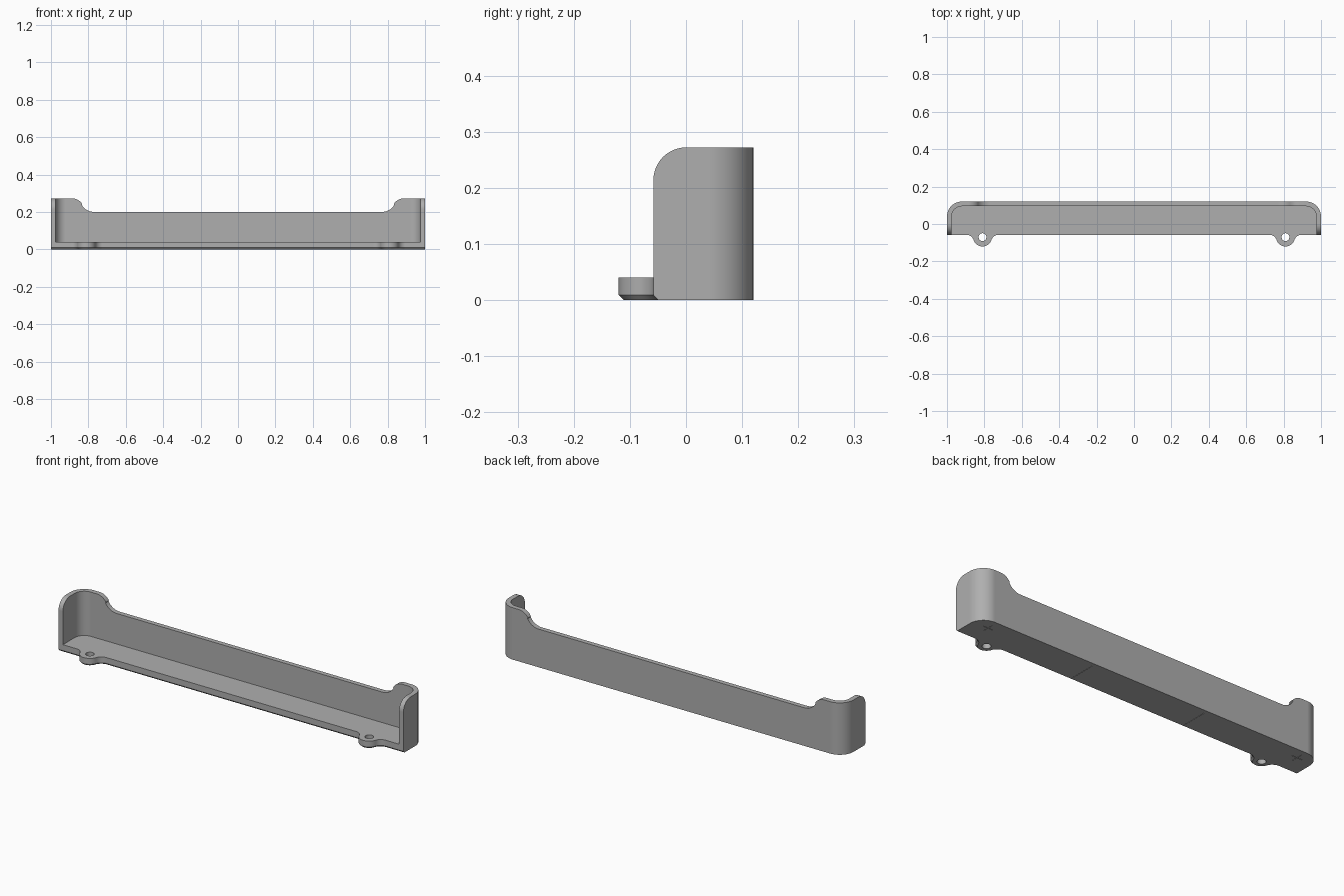
import bpy, bmesh, math
from mathutils import Vector

cube = bpy.data.objects.get("Cube")
if cube:
    bpy.data.objects.remove(cube, do_unlink=True)

FRONT, BACK, TOP, FLOOR = -0.058, 0.12, 0.272, 0.04
WALL = 0.025

grey = bpy.data.materials.new("light_grey_plastic")
grey.use_nodes = True
colour = (0.43, 0.43, 0.43, 1)
grey.diffuse_color = colour
grey.node_tree.nodes["Principled BSDF"].inputs["Base Color"].default_value = colour


def arc(cx, cy, r, start, end, n=12):
    angles = [math.radians(start + (end - start) * i / n) for i in range(n + 1)]
    return [(cx + r * math.cos(a), cy + r * math.sin(a)) for a in angles]


def mirrored(half):
    """Close a right-hand half outline with its mirror image."""
    return half + [(-x, y) for x, y in reversed(half)]


def prism(name, points, axis, low, high):
    """Extrude a 2D outline along the given axis."""
    place = {"x": lambda a, b: (low, a, b), "y": lambda a, b: (a, low, b),
             "z": lambda a, b: (a, b, low)}[axis]
    bm = bmesh.new()
    face = bm.faces.new([bm.verts.new(place(a, b)) for a, b in points])
    grown = bmesh.ops.extrude_face_region(bm, geom=[face])["geom"]
    shift = Vector([high - low if c == axis else 0 for c in "xyz"])
    bmesh.ops.translate(bm, vec=shift, verts=[v for v in grown if isinstance(v, bmesh.types.BMVert)])
    bmesh.ops.recalc_face_normals(bm, faces=bm.faces)
    mesh = bpy.data.meshes.new(name)
    bm.to_mesh(mesh)
    bm.free()
    mesh.materials.append(grey)
    obj = bpy.data.objects.new(name, mesh)
    bpy.context.collection.objects.link(obj)
    return obj


def box(name, cx, cy, w, d, low, high):
    return prism(name, [(cx - w, cy - d), (cx + w, cy - d), (cx + w, cy + d), (cx - w, cy + d)],
                 "z", low, high)


# Tray footprint with rounded back corners and two flared screw tabs
TAB_X, TAB_Y, TAB_R, FLARE = 0.81, -0.07, 0.05, 0.04
dx = math.sqrt((TAB_R + FLARE) ** 2 - (TAB_Y - FRONT + FLARE) ** 2)
lean = math.degrees(math.atan2(FLARE + FRONT * -1 + TAB_Y, dx))
half = arc(TAB_X - dx, FRONT - FLARE, FLARE, 90, lean, 8)
lean = math.degrees(math.atan2(FRONT - FLARE - TAB_Y, dx))
half = arc(TAB_X - dx, FRONT - FLARE, FLARE, 90, -lean, 8)
half += arc(TAB_X, TAB_Y, TAB_R, 180 - lean, 360 + lean, 20)[1:-1]
half += arc(TAB_X + dx, FRONT - FLARE, FLARE, 180 + lean, 90, 8)
half += [(1, FRONT)] + arc(0.92, BACK - 0.08, 0.08, 0, 90)
tray = prism("tray", mirrored(half), "z", 0, TOP)

# Chamfer along the lower front edge and around the tabs
bm = bmesh.new()
bm.from_mesh(tray.data)
edges = [e for e in bm.edges if all(v.co.z < 0.001 and v.co.y < FRONT + 0.001 for v in e.verts)]
bmesh.ops.bevel(bm, geom=edges, offset=0.009, segments=1, affect="EDGES")
bm.to_mesh(tray.data)
bm.free()

# Hollow interior, open at the front
inner = 1 - WALL
cavity = [(inner, -0.5)] + arc(0.92, BACK - 0.08, 0.08 - WALL, 0, 90)
cutters = [prism("cavity_cutter", mirrored(cavity), "z", FLOOR, 0.5)]

# Lowered back wall with S-curved shoulders
notch = arc(0.77, 0.275, 0.075, -90, -30) + arc(0.885, 0.212, 0.06, 150, 90) + [(0.885, 0.5)]
cutters.append(prism("notch_cutter", mirrored(notch), "y", -0.5, 0.5))

# Rounded upper front corner of both end walls
corner = arc(0, TOP + FRONT, -FRONT, 180, 90) + [(0, 0.5), (-0.5, 0.5), (-0.5, TOP + FRONT)]
cutters.append(prism("corner_cutter", corner, "x", -1.5, 1.5))

# Screw holes, and fine slits on the underside
for side in (-1, 1):
    hole = arc(side * TAB_X, TAB_Y, 0.021, 0, 360, 24)[:-1]
    cutters.append(prism("hole_cutter", hole, "z", -0.1, 0.1))
    cutters.append(box("cross_slit_cutter", side * 0.91, 0.06, 0.03, 0.001, -0.1, 0.01))
    cutters.append(box("cross_slit_cutter", side * 0.91, 0.06, 0.001, 0.03, -0.1, 0.01))
    cutters.append(box("seam_slit_cutter", side * 0.33, 0.03, 0.0007, 0.07, -0.1, 0.005))

bpy.ops.object.select_all(action="DESELECT")
bpy.context.view_layer.objects.active = tray
tray.select_set(True)
for cutter in cutters:
    cutter.hide_render = True
    mod = tray.modifiers.new("cut", "BOOLEAN")
    mod.operation, mod.solver, mod.object = "DIFFERENCE", "EXACT", cutter
    bpy.ops.object.modifier_apply(modifier=mod.name)
    bpy.data.objects.remove(cutter, do_unlink=True)

bpy.ops.object.shade_smooth_by_angle(angle=math.radians(30))
weighted = tray.modifiers.new("even_shading", "WEIGHTED_NORMAL")
weighted.keep_sharp = True
